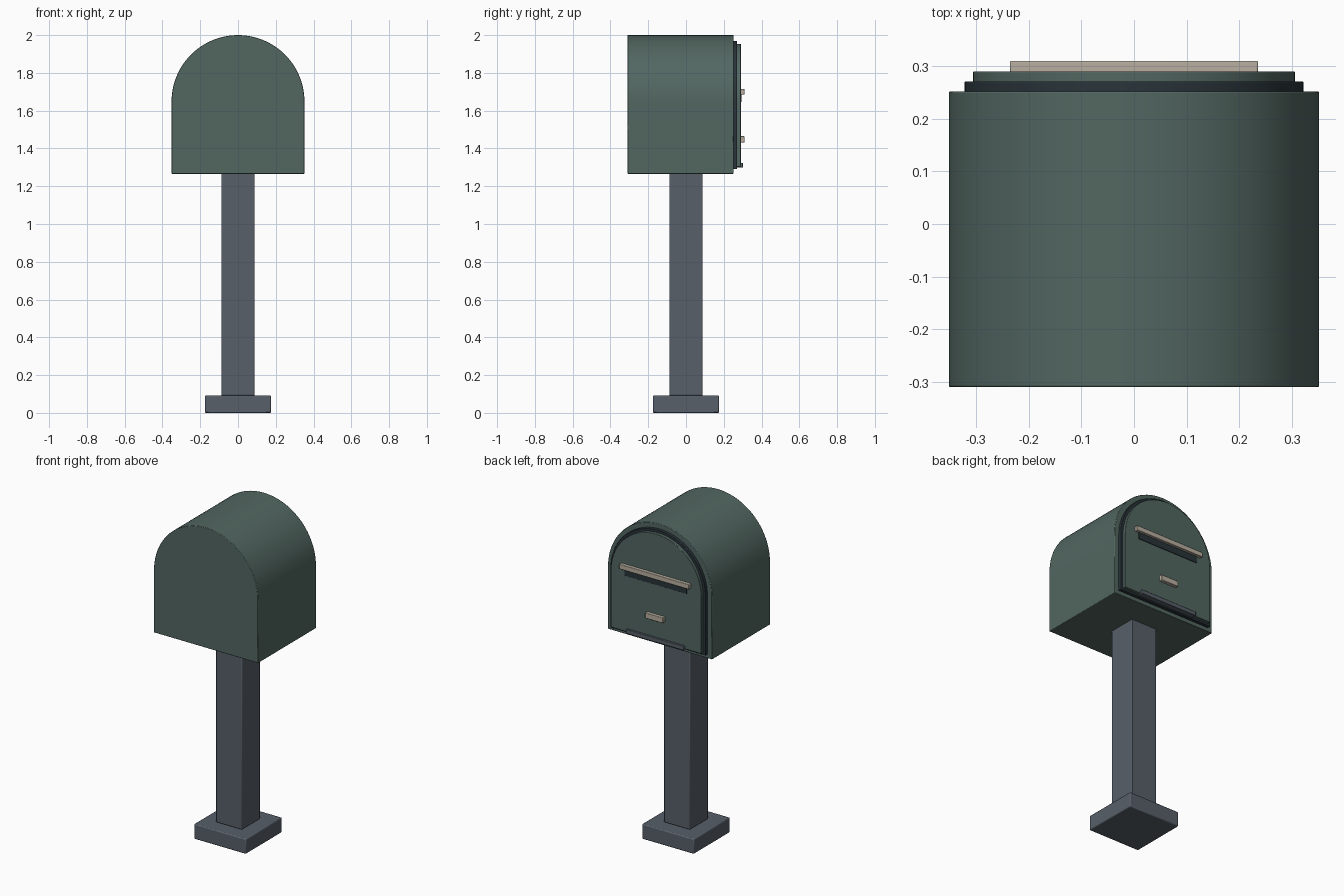
import bpy, bmesh, math

if "Cube" in bpy.data.objects:
    bpy.data.objects.remove(bpy.data.objects["Cube"])


def material(name, rgb):
    m = bpy.data.materials.new(name)
    m.diffuse_color = (*rgb, 1)
    m.use_nodes = True
    m.node_tree.nodes["Principled BSDF"].inputs["Base Color"].default_value = m.diffuse_color
    return m


GREEN = material("green_paint", (0.085, 0.135, 0.120))
STEEL = material("grey_steel", (0.095, 0.115, 0.140))
DARK = material("dark_trim", (0.022, 0.034, 0.042))
BRASS = material("pale_metal", (0.48, 0.43, 0.35))


def finish(name, bm, mat, bevel):
    bmesh.ops.recalc_face_normals(bm, faces=bm.faces)
    mesh = bpy.data.meshes.new(name)
    bm.to_mesh(mesh)
    bm.free()
    mesh.materials.append(mat)
    ob = bpy.data.objects.new(name, mesh)
    bpy.context.collection.objects.link(ob)
    mod = ob.modifiers.new("bevel", "BEVEL")
    mod.width, mod.segments = bevel, 2
    mod.limit_method, mod.angle_limit = "ANGLE", math.radians(40)
    bpy.ops.object.select_all(action="DESELECT")
    ob.select_set(True)
    bpy.context.view_layer.objects.active = ob
    bpy.ops.object.shade_smooth_by_angle(angle=math.radians(35))
    return ob


def box(name, x, y, z, mat, bevel=0.003):
    """Box from (min, max) ranges on each axis."""
    bm = bmesh.new()
    bmesh.ops.create_cube(bm, size=1)
    for v in bm.verts:
        for i, (lo, hi) in enumerate((x, y, z)):
            v.co[i] = lo if v.co[i] < 0 else hi
    return finish(name, bm, mat, bevel)


def arch(name, radius, bottom, y0, y1, mat, bevel=0.003, spring=1.648, n=48):
    """Round-topped slab extruded along y."""
    pts = [(-radius, bottom), (radius, bottom)]
    pts += [(radius * math.cos(math.pi * i / n),
             spring + radius * math.sin(math.pi * i / n)) for i in range(n + 1)]
    bm = bmesh.new()
    face = bm.faces.new([bm.verts.new((x, y0, z)) for x, z in pts])
    out = bmesh.ops.extrude_face_region(bm, geom=[face], use_keep_orig=True)
    for v in out["geom"]:
        if isinstance(v, bmesh.types.BMVert):
            v.co.y = y1
    return finish(name, bm, mat, bevel)


# Base plate and post
box("base_plate", (-0.175, 0.175), (-0.175, 0.175), (0, 0.092), STEEL, 0.006)
box("post", (-0.088, 0.088), (-0.088, 0.088), (0.092, 1.275), STEEL, 0.005)

# Arched body, dark door surround and door
arch("mailbox_body", 0.352, 1.266, -0.31, 0.252, GREEN)
arch("door_surround", 0.322, 1.290, 0.248, 0.271, DARK, 0.002)
arch("door", 0.306, 1.303, 0.268, 0.290, GREEN, 0.002)

# Door fittings: slot with hood, latch and bottom hinge
box("slot_opening", (-0.21, 0.21), (0.285, 0.294), (1.645, 1.687), DARK, 0.001)
box("slot_hood", (-0.236, 0.236), (0.287, 0.310), (1.685, 1.715), BRASS)
box("latch", (-0.06, 0.06), (0.287, 0.310), (1.431, 1.465), BRASS)
box("hinge", (-0.195, 0.195), (0.266, 0.302), (1.298, 1.324), STEEL)
